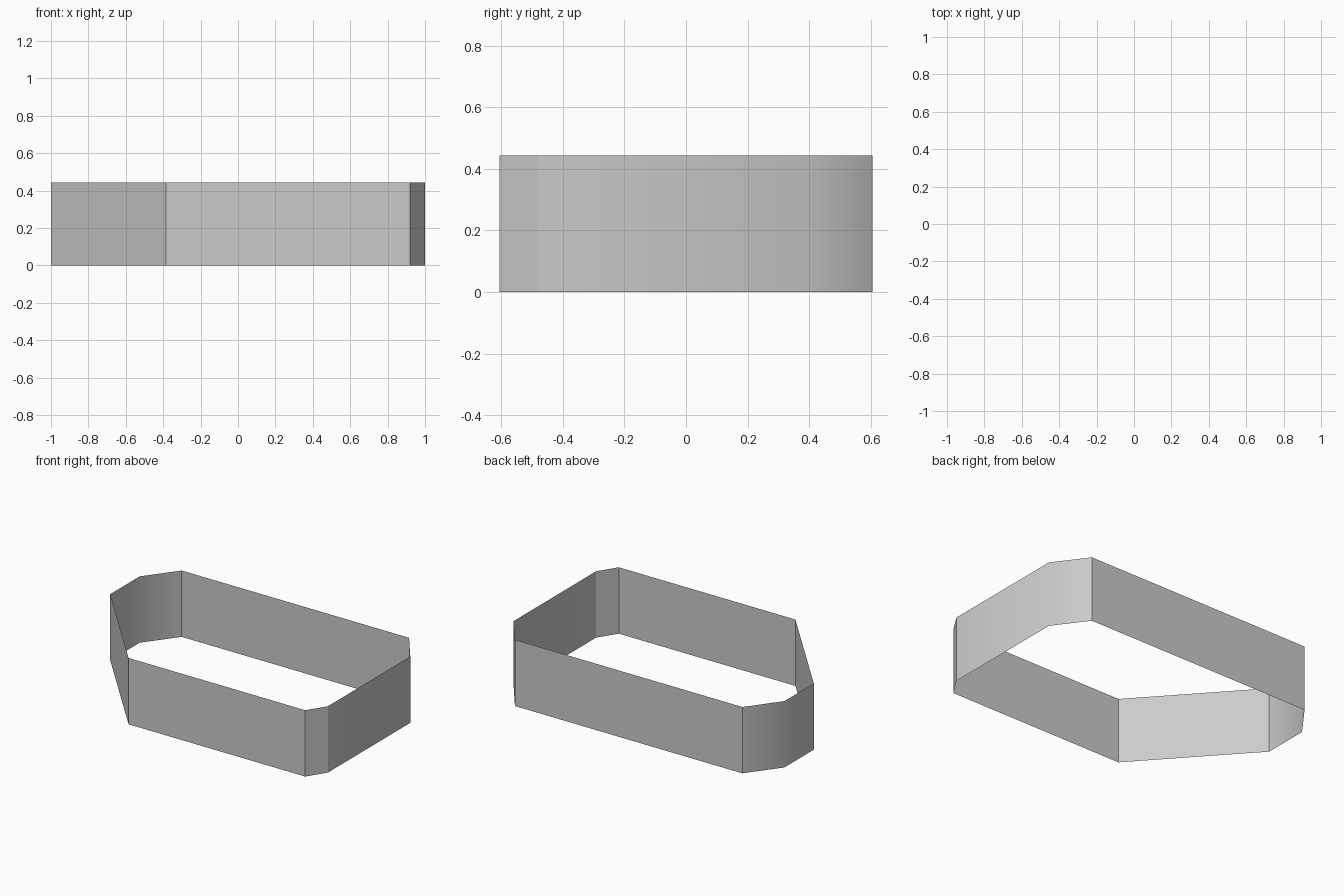
import bpy, bmesh

if "Cube" in bpy.data.objects:
    bpy.data.objects.remove(bpy.data.objects["Cube"])

HEIGHT = 0.443
# Plan outline (x, y, softly shaded corner?)
OUTLINE = [
    (-1.0, 0.08, False), (-0.385, -0.605, False), (0.92, -0.605, False),
    (1.0, -0.48, False), (1.0, 0.39, True), (0.84, 0.605, False),
    (-0.84, 0.605, False), (-1.0, 0.39, True),
]

# Thin open wall band: one vertical sheet per outline side, no top or bottom
bm = bmesh.new()
low = [bm.verts.new((x, y, 0)) for x, y, _ in OUTLINE]
high = [bm.verts.new((x, y, HEIGHT)) for x, y, _ in OUTLINE]
n = len(OUTLINE)
for i in range(n):
    j = (i + 1) % n
    face = bm.faces.new((low[i], low[j], high[j], high[i]))
    face.smooth = True

# Corner creases
for i, (_, _, soft) in enumerate(OUTLINE):
    bm.edges.get((low[i], high[i])).smooth = soft

mesh = bpy.data.meshes.new("wall_band")
bm.to_mesh(mesh)
bm.free()
bpy.context.collection.objects.link(bpy.data.objects.new("wall_band", mesh))
